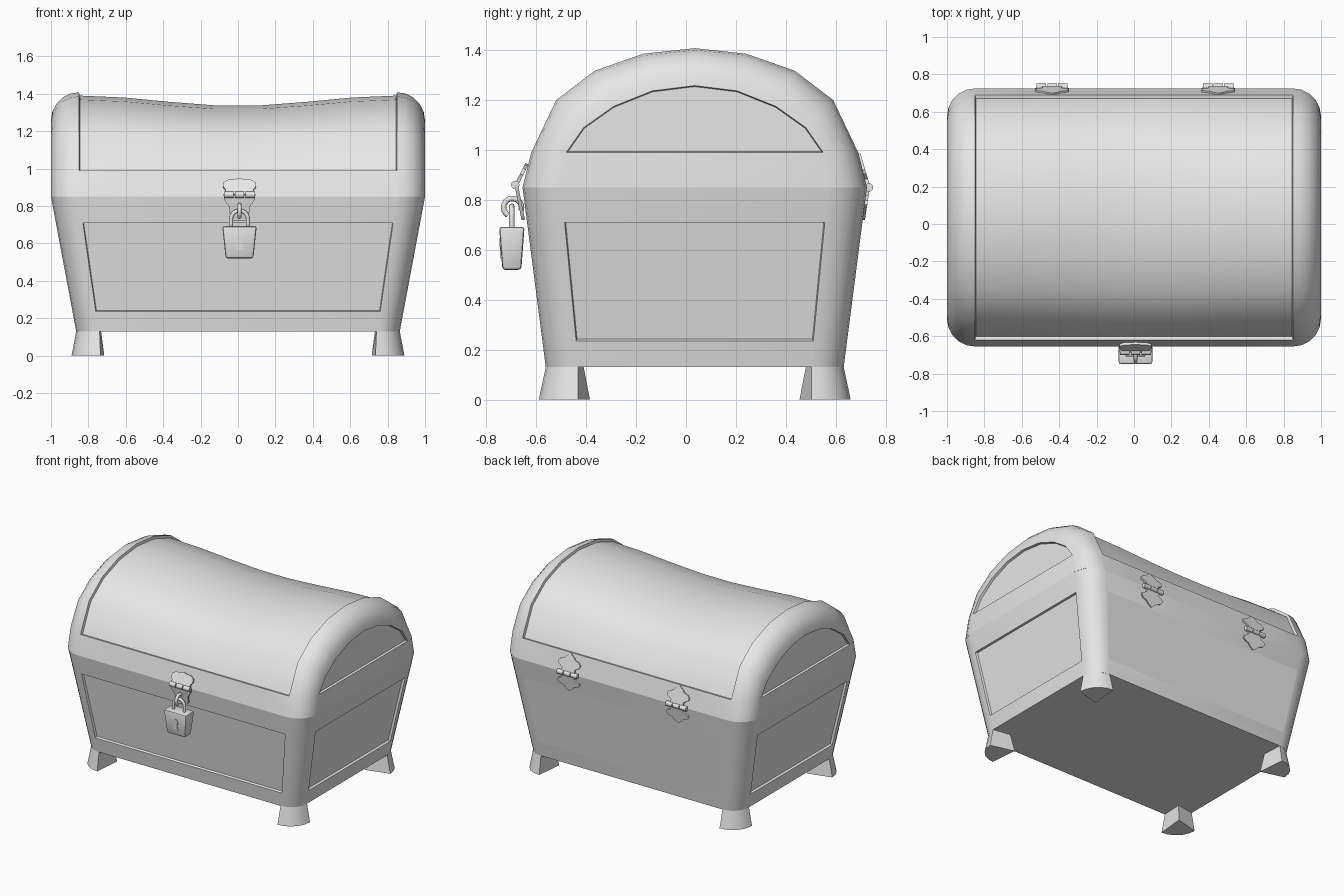
import bpy, bmesh, math
from mathutils import Vector, Matrix

if "Cube" in bpy.data.objects:
    bpy.data.objects.remove(bpy.data.objects["Cube"])

CY = 0.035  # depth centre of the chest body
grey = bpy.data.materials.new("plain grey")
grey.diffuse_color = (0.8, 0.8, 0.8, 1)
grey.use_nodes = True
grey.node_tree.nodes["Principled BSDF"].inputs["Base Color"].default_value = grey.diffuse_color


def finish(name, bm, angle=40, recalc=True):
    if recalc:
        bmesh.ops.recalc_face_normals(bm, faces=bm.faces[:])
    me = bpy.data.meshes.new(name)
    bm.to_mesh(me)
    bm.free()
    me.materials.append(grey)
    ob = bpy.data.objects.new(name, me)
    bpy.context.collection.objects.link(ob)
    bpy.context.view_layer.objects.active = ob
    ob.select_set(True)
    bpy.ops.object.shade_smooth_by_angle(angle=math.radians(angle))
    ob.select_set(False)
    return ob


def sink(bm, faces, depth=0.016):
    bmesh.ops.inset_region(bm, faces=faces, thickness=0.004, depth=-depth,
                           use_even_offset=True)


def arc(cx, cy, hx, hy, n=5):
    """Rounded corner from the side wall to the front wall, positive quadrant."""
    return [(cx + (hx - cx) * math.cos(i / n * math.pi / 2),
             cy + (hy - cy) * math.sin(i / n * math.pi / 2)) for i in range(n + 1)]


def mix(a, b, t):
    return a + (b - a) * t


# Chest base: rounded, flaring tub with four sunken panels
bm = bmesh.new()
rings = []
for z in (0.13, 0.235, 0.71, 0.85):
    t = (z - 0.13) / 0.72
    q = arc(mix(0.745, 0.85, t), mix(0.465, 0.535, t), mix(0.865, 1, t), mix(0.597, 0.69, t))
    loop = q + [(-x, y) for x, y in q[::-1]] + [(-x, -y) for x, y in q] + [(x, -y) for x, y in q[::-1]]
    rings.append([bm.verts.new((x, y + CY, z)) for x, y in loop])
panels = []
count = len(rings[0])
for k in range(3):
    for i in range(count):
        j = (i + 1) % count
        f = bm.faces.new((rings[k][i], rings[k][j], rings[k + 1][j], rings[k + 1][i]))
        if k == 1 and i % 6 == 5:
            panels.append(f)
bm.faces.new(rings[0][::-1])
for f in panels:
    sink(bm, [f])
finish("chest_base", bm)

# Feet: rounded outside, pointed inside, flaring to the ground
for sx in (-1, 1):
    for sy in (-1, 1):
        bm = bmesh.new()
        top = arc(0.74, 0.467, 0.865, 0.597) + [(0.732, 0.445)]
        low = arc(0.735, 0.467, 0.89, 0.625) + [(0.715, 0.42)]
        a, b = [[bm.verts.new((sx * x, sy * y + CY, z)) for x, y in pts]
                for pts, z in ((top, 0.13), (low, 0))]
        for i in range(len(a)):
            j = (i + 1) % len(a)
            bm.faces.new((a[i], a[j], b[j], b[i]))
        bm.faces.new(b)
        finish("foot", bm)

# Lid: arched profile, rounded rims, sagging sunken top and sunken ends
outer = [(0.69, 0.85), (0.655, 0.99), (0.555, 1.2), (0.4, 1.318), (0.205, 1.386), (0, 1.408)]
inner = [(0.54, 0.85), (0.515, 0.99), (0.445, 1.09), (0.325, 1.175), (0.17, 1.237), (0, 1.258)]
outer += [(-y, z) for y, z in outer[-2::-1]]
inner += [(-y, z) for y, z in inner[-2::-1]]
stations = []
for i in range(6):
    a = math.pi / 2 * (1 - i / 5)
    stations.append((-0.85 - 0.15 * math.sin(a), 1 - math.cos(a)))
stations += [(-0.85 + 1.7 * i / 7, 0) for i in range(1, 7)]
stations += [(-x, t) for x, t in stations[5::-1]]
bm = bmesh.new()
grid = [[bm.verts.new((x, mix(p[0], q[0], t) + CY, mix(p[1], q[1], t)))
         for p, q in zip(outer, inner)] for x, t in stations]
top = []
for i in range(len(grid) - 1):
    for j in range(10):
        f = bm.faces.new((grid[i][j], grid[i][j + 1], grid[i + 1][j + 1], grid[i + 1][j]))
        if 5 <= i < 12 and 1 <= j < 9:
            top.append(f)
ends = []
for g in (grid[0], grid[-1]):
    bm.faces.new((g[0], g[1], g[9], g[10]))
    ends.append(bm.faces.new(g[1:10]))
bmesh.ops.recalc_face_normals(bm, faces=bm.faces[:])
sink(bm, top, 0.018)
for f in ends:
    sink(bm, [f])
for v in bm.verts:
    if abs(v.co.x) < 0.84 and v.co.z > 0.99:
        v.co.z -= 0.055 * math.cos(math.pi * v.co.x / 1.7) ** 2 * (v.co.z - 0.99) / 0.4
finish("chest_lid", bm, recalc=False)


# Flat fittings: half outline (x, fraction) mirrored, laid from base (y, z) to tip (y, z)
def plate(name, half, cx, base, tip, thick):
    bm = bmesh.new()
    pts = half + [(-x, t) for x, t in half[::-1] if x > 0]
    d = Vector((0, tip[0] - base[0], tip[1] - base[1]))
    n = d.cross(Vector((1, 0, 0))).normalized() * thick / 2
    o = Vector((cx, base[0], base[1]))
    a, b = [[bm.verts.new(o + Vector((x, 0, 0)) + d * t + n * s) for x, t in pts] for s in (-1, 1)]
    for i in range(len(a)):
        j = (i + 1) % len(a)
        bm.faces.new((a[i], a[j], b[j], b[i]))
    bm.faces.new(a)
    bm.faces.new(b)
    return finish(name, bm)


def barrel(name, cx, y, z, half):
    bm = bmesh.new()
    w = half * 2 / 3
    for i in (-1, 0, 1):
        m = Matrix.Translation((cx + i * w, y, z)) @ Matrix.Rotation(math.pi / 2, 4, 'Y')
        bmesh.ops.create_cone(bm, cap_ends=True, segments=12, radius1=0.017, radius2=0.017,
                              depth=w - 0.006, matrix=m)
    finish(name, bm)


def rod(name, pts, r):
    cu = bpy.data.curves.new(name, 'CURVE')
    cu.dimensions = '3D'
    cu.bevel_depth = r
    cu.bevel_resolution = 2
    cu.use_fill_caps = True
    sp = cu.splines.new('POLY')
    sp.points.add(len(pts) - 1)
    for p, co in zip(sp.points, pts):
        p.co = (*co, 1)
    sp.use_smooth = True
    cu.materials.append(grey)
    bpy.context.collection.objects.link(bpy.data.objects.new(name, cu))


# Back hinges with lobed leaves
leaf = [(0.055, 0), (0.05, 0.25), (0.085, 0.4), (0.09, 0.52), (0.075, 0.65),
        (0.045, 0.72), (0.03, 0.85), (0, 1)]
for cx in (-0.438, 0.45):
    barrel("hinge_barrel", cx, 0.733, 0.85, 0.085)
    plate("hinge_upper_leaf", leaf, cx, (0.732, 0.85), (0.692, 0.985), 0.014)
    plate("hinge_lower_leaf", leaf, cx, (0.73, 0.85), (0.71, 0.72), 0.014)

# Front hasp
LX = 0.008
barrel("hasp_barrel", LX, -0.684, 0.86, 0.085)
plate("hasp_upper_leaf", [(0.075, 0), (0.075, 0.3), (0.088, 0.5), (0.085, 0.75), (0.06, 0.92),
                          (0.03, 0.94), (0, 1)], LX, (-0.68, 0.86), (-0.637, 0.945), 0.014)
plate("hasp_lower_leaf", [(0.085, 0), (0.08, 0.2), (0.055, 0.45), (0.05, 0.85), (0.03, 1)],
      LX, (-0.68, 0.86), (-0.652, 0.72), 0.014)
rod("staple", [(LX, -0.695 + 0.036 * math.cos(a), 0.77 + 0.036 * math.sin(a))
               for a in [math.radians(-20 + 20 * i) for i in range(14)]], 0.011)

# Padlock: shackle, tapered body, keyhole
LY = -0.698
rod("shackle", [(LX - 0.045, LY, 0.68)]
    + [(LX - 0.045 * math.cos(math.pi * i / 10), LY, 0.73 + 0.045 * math.sin(math.pi * i / 10))
       for i in range(11)] + [(LX + 0.045, LY, 0.68)], 0.011)
bm = bmesh.new()
bmesh.ops.create_cube(bm, size=2)
for v in bm.verts:
    up = v.co.z > 0
    v.co = (LX + v.co.x * (0.092 if up else 0.074), LY + v.co.y * (0.051 if up else 0.038),
            0.692 if up else 0.52)
bmesh.ops.bevel(bm, geom=bm.edges[:], offset=0.012, segments=2, profile=0.5, affect='EDGES')
finish("padlock_body", bm)
hole = [(0, 1)] + [(0.024 * math.sin(a), 0.69 + 0.31 * math.cos(a))
                   for a in [math.radians(d) for d in (36, 72, 108, 145)]] + [(0.02, 0)]
plate("keyhole", hole, LX, (-0.7405, 0.565), (-0.7455, 0.645), 0.006)
